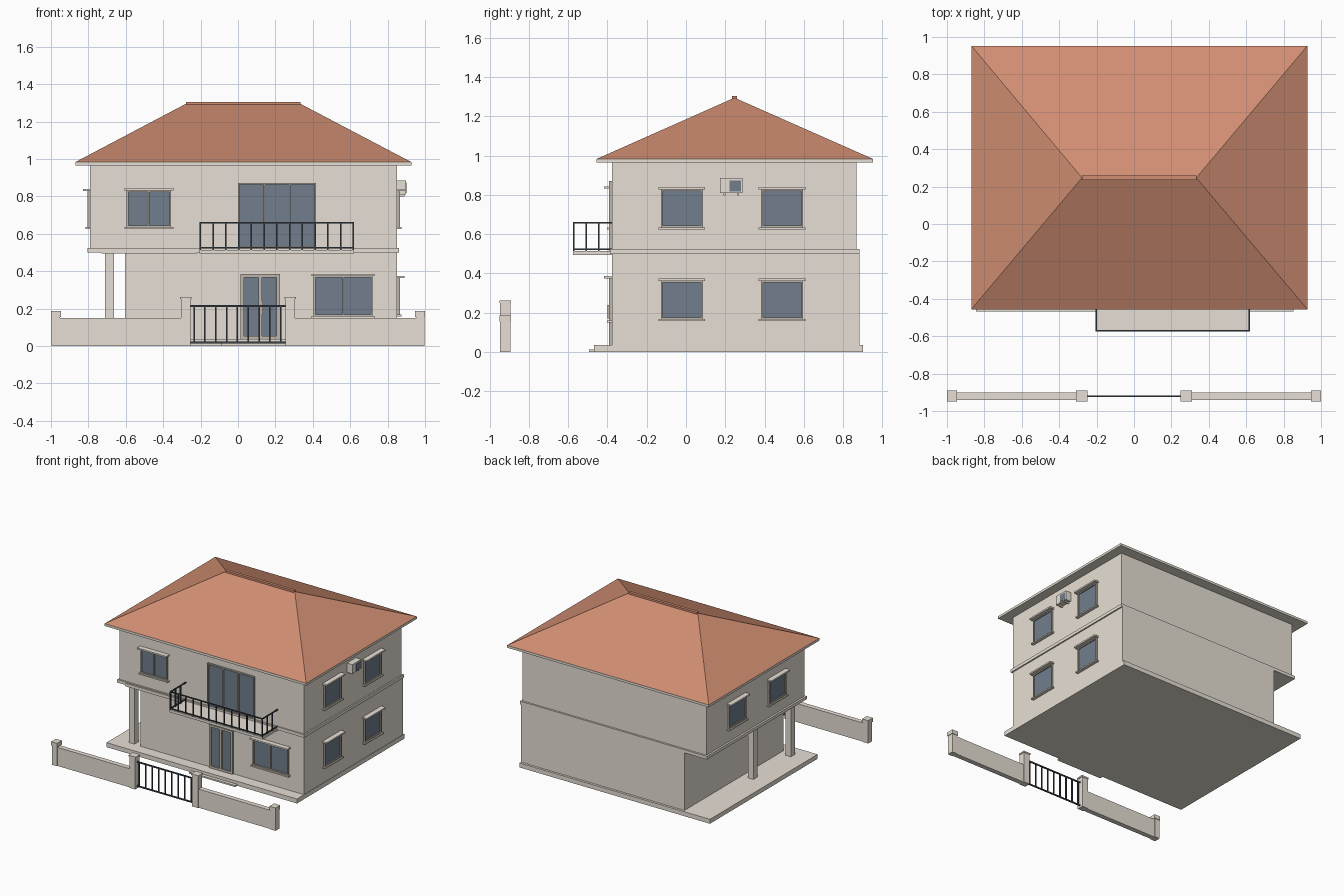
import bpy, bmesh

default_cube = bpy.data.objects.get("Cube")
if default_cube:
    bpy.data.objects.remove(default_cube, do_unlink=True)


def material(name, rgb):
    mat = bpy.data.materials.new(name)
    mat.use_nodes = True
    mat.diffuse_color = (*rgb, 1)
    mat.node_tree.nodes["Principled BSDF"].inputs["Base Color"].default_value = (*rgb, 1)
    return mat


PLASTER = material("plaster", (0.80, 0.74, 0.66))
TRIM = material("window_trim", (0.52, 0.47, 0.40))
TILE = material("terracotta", (0.63, 0.27, 0.168))
GLASS = material("blue_glass", (0.168, 0.21, 0.268))
METAL = material("dark_metal", (0.045, 0.055, 0.072))


def finish(name, bm, mat):
    bmesh.ops.recalc_face_normals(bm, faces=bm.faces)
    mesh = bpy.data.meshes.new(name)
    bm.to_mesh(mesh)
    bm.free()
    mesh.materials.append(mat)
    obj = bpy.data.objects.new(name, mesh)
    bpy.context.collection.objects.link(obj)
    return obj


def boxes(name, mat, *spans):
    """One object from boxes, each given as x, y and z ranges."""
    bm = bmesh.new()
    for span in spans:
        verts = bmesh.ops.create_cube(bm, size=1)["verts"]
        for v in verts:
            v.co = [(lo + hi) / 2 + c * (hi - lo) for c, (lo, hi) in zip(v.co, span)]
    return finish(name, bm, mat)


LEFT, RIGHT, FRONT, BACK = -0.79, 0.85, -0.377, 0.869


def on_wall(side, u, d, z):
    """Box on a wall: u runs along it, d is the distance out from it."""
    if side == "front":
        return (u, (FRONT - d[1], FRONT - d[0]), z)
    if side == "plus_x":
        return ((RIGHT + d[0], RIGHT + d[1]), u, z)
    return ((LEFT - d[1], LEFT - d[0]), u, z)


def window(name, side, u, z, panes=1, hood=True, bar=0.009):
    u0, u1 = u
    z0, z1 = z
    depth = (-0.005, 0.015)
    frame = [on_wall(side, u, depth, (z0, z0 + bar)), on_wall(side, u, depth, (z1 - bar, z1))]
    for i in range(panes + 1):
        c = u0 + (u1 - u0 - bar) * i / panes
        frame.append(on_wall(side, (c, c + bar), depth, z))
    boxes(name + "_frame", TRIM, *frame)
    boxes(name + "_glass", GLASS, on_wall(side, u, (-0.003, 0.006), z))
    if hood:
        wide = (u0 - 0.012, u1 + 0.012)
        boxes(name + "_hood_and_sill", PLASTER,
              on_wall(side, wide, (-0.005, 0.04), (z1, z1 + 0.012)),
              on_wall(side, wide, (-0.005, 0.025), (z0 - 0.01, z0)))


# Base, walls and floor band
boxes("base_slab", PLASTER, ((-0.845, 0.853), (-0.468, 0.902), (0, 0.036)))
boxes("entrance_step", PLASTER, ((-0.09, 0.32), (-0.495, -0.46), (0, 0.012)))
boxes("ground_floor_walls", PLASTER, ((-0.605, RIGHT), (FRONT, 0.884), (0.03, 0.505)))
boxes("upper_floor_walls", PLASTER, ((LEFT, RIGHT), (FRONT, BACK), (0.51, 0.97)))
boxes("floor_band", PLASTER, ((-0.805, 0.861), (-0.388, 0.884), (0.5, 0.525)))
boxes("porch_beam", PLASTER, ((-0.73, -0.22), (-0.394, -0.35), (0.493, 0.518)))
boxes("porch_columns", PLASTER,
      *[((-0.71, -0.662), (y - 0.026, y + 0.026), (0.03, 0.505)) for y in (-0.347, 0.132)])

# Hipped roof with eaves and ridge cap
EAVE_X, EAVE_Y, RIDGE_X, RIDGE_Y = (-0.87, 0.927), (-0.456, 0.953), (-0.278, 0.333), 0.247
boxes("roof_eaves", PLASTER, (EAVE_X, EAVE_Y, (0.964, 0.983)))
bm = bmesh.new()
corners = [bm.verts.new((x, y, 0.983)) for y in EAVE_Y for x in EAVE_X]
ridge = [bm.verts.new((x, RIDGE_Y, 1.295)) for x in RIDGE_X]
a, b, c, d = corners
p, q = ridge
for face in ((a, b, q, p), (d, c, p, q), (c, a, p), (b, d, q), (a, c, d, b)):
    bm.faces.new(face)
finish("hipped_roof", bm, TILE)
boxes("ridge_cap", TILE, (RIDGE_X, (RIDGE_Y - 0.012, RIDGE_Y + 0.012), (1.28, 1.305)))

# Front windows and doors
window("upper_front_window", "front", (-0.595, -0.358), (0.635, 0.832), 2)
window("lower_front_window", "front", (0.405, 0.719), (0.16, 0.374), 2)
window("balcony_door", "front", (0, 0.417), (0.525, 0.872), 3, hood=False)
window("front_door", "front", (0.014, 0.224), (0.036, 0.385), 2, hood=False, bar=0.018)
boxes("door_handle", TRIM, on_wall("front", (0.128, 0.133), (0.012, 0.022), (0.17, 0.24)))

# Side windows
for n, u in enumerate(((-0.128, 0.086), (0.382, 0.596)), 1):
    window(f"upper_side_window_{n}", "plus_x", u, (0.635, 0.828))
    window(f"lower_side_window_{n}", "plus_x", u, (0.167, 0.362))
    window(f"porch_side_window_{n}", "minus_x", u, (0.635, 0.828))

# Air conditioner
boxes("air_conditioner", PLASTER,
      on_wall("plus_x", (0.174, 0.288), (-0.005, 0.048), (0.81, 0.885)),
      *[on_wall("plus_x", (y, y + 0.008), (0, 0.04), (0.798, 0.81)) for y in (0.192, 0.262)])
boxes("air_conditioner_grille", GLASS,
      on_wall("plus_x", (0.222, 0.281), (0.046, 0.05), (0.817, 0.873)))

# Balcony and railing
BX, BY, TOP = (-0.205, 0.621), -0.576, 0.662
boxes("balcony_slab", PLASTER, (BX, (BY, FRONT + 0.005), (0.493, 0.514)))
T = 0.008
rails = []
for z in (0.52, TOP - T):
    span = (z, z + T)
    rails.append((BX, (BY, BY + T), span))
    rails += [((x, x + T), (BY, FRONT), span) for x in (BX[0], BX[1] - T)]
COUNT = 12
for i in range(COUNT + 1):
    x = BX[0] + (BX[1] - BX[0] - T) * i / COUNT
    rails.append(((x, x + T), (BY, BY + T), (0.51, TOP)))
for x in (BX[0], BX[1] - T):
    for i in range(1, 3):
        y = BY + (FRONT - BY - T) * i / 3
        rails.append(((x, x + T), (y, y + T), (0.51, TOP)))
boxes("balcony_railing", METAL, *rails)

# Street wall, pillars and gate
WALL_Y, POST_Y = (-0.94, -0.901), (-0.95, -0.891)


def mirrored(lo, hi, y, z):
    return [((lo, hi), y, z), ((-hi, -lo), y, z)]


boxes("street_walls", PLASTER, *mirrored(0.30, 0.96, WALL_Y, (0, 0.15)))
boxes("end_pillars", PLASTER, *mirrored(0.952, 0.996, (-0.946, -0.895), (0, 0.17)),
      *mirrored(0.946, 1.0, POST_Y, (0.155, 0.187)))
boxes("gate_pillars", PLASTER, *mirrored(0.253, 0.306, (-0.947, -0.894), (0, 0.25)))
boxes("gate_pillar_caps", PLASTER, *mirrored(0.248, 0.311, POST_Y, (0.25, 0.262)))
GX, GY = (-0.254, 0.254), (-0.926, -0.917)
gate = [(GX, GY, (0.014, 0.024)), (GX, GY, (0.208, 0.218))]
for i in range(9):
    x = -0.235 + 0.058 * i
    gate.append(((x - 0.004, x + 0.004), GY, (0.014, 0.215)))
boxes("gate", METAL, *gate)
